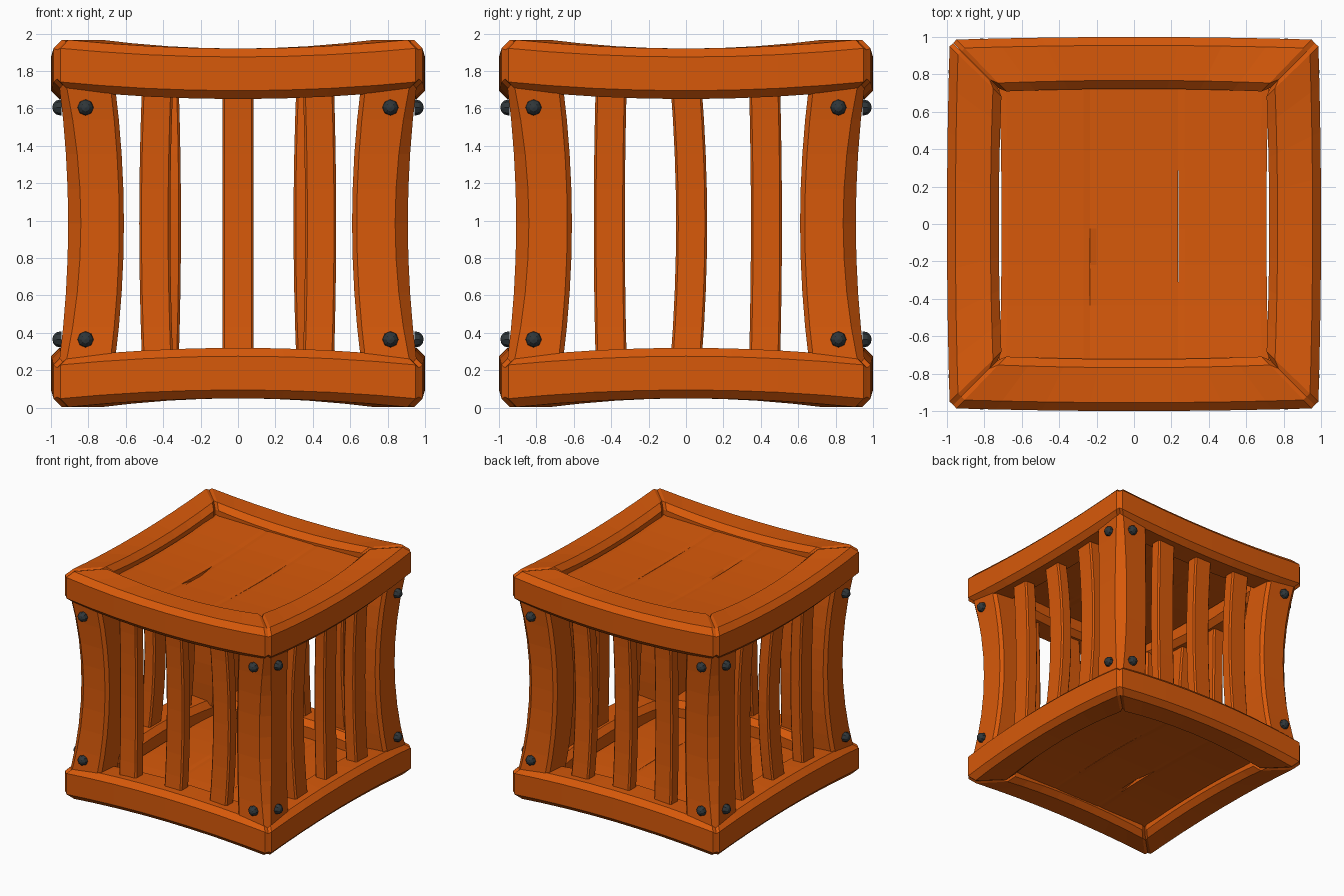
import bpy, bmesh, math
from mathutils import Matrix

if "Cube" in bpy.data.objects:
    bpy.data.objects.remove(bpy.data.objects["Cube"])

H = 1.97          # total height
MID = H / 2


def material(name, rgb):
    m = bpy.data.materials.new(name)
    m.diffuse_color = (*rgb, 1)
    m.use_nodes = True
    m.node_tree.nodes["Principled BSDF"].inputs["Base Color"].default_value = m.diffuse_color
    return m


WOOD = material("orange wood", (0.68, 0.10, 0.003))
IRON = material("dark iron", (0.030, 0.038, 0.042))


def finish(name, bm, mat):
    bmesh.ops.recalc_face_normals(bm, faces=bm.faces)
    me = bpy.data.meshes.new(name)
    bm.to_mesh(me)
    bm.free()
    me.materials.append(mat)
    ob = bpy.data.objects.new(name, me)
    bpy.context.collection.objects.link(ob)
    return ob


def cut_rect(a0, a1, b0, b1, cuts):
    """Rectangle with cut corners (low-low, high-low, high-high, low-high)."""
    p, q, r, s = cuts
    return [(a0 + p[0], b0), (a1 - q[0], b0), (a1, b0 + q[1]), (a1, b1 - r[1]),
            (a1 - r[0], b1), (a0 + s[0], b1), (a0, b1 - s[1]), (a0, b0 + p[1])]


def chamfer_rect(a0, a1, b0, b1, ca, cb=None):
    return cut_rect(a0, a1, b0, b1, [(ca, ca if cb is None else cb)] * 4)


def loft(name, rings, turn=0, flip=False):
    """Skin a row of rings, turn by quarter turns, optionally mirror in height."""
    bm = bmesh.new()
    rows = [[bm.verts.new(p) for p in r] for r in rings]
    n = len(rows[0])
    for r, q in zip(rows, rows[1:]):
        for i in range(n):
            j = (i + 1) % n
            bm.faces.new((r[i], r[j], q[j], q[i]))
    bm.faces.new(rows[0])
    bm.faces.new(rows[-1])
    bm.transform(Matrix.Rotation(turn * math.pi / 2, 4, 'Z'))
    if flip:
        for v in bm.verts:
            v.co.z = H - v.co.z
    return finish(name, bm, WOOD)


# Mitred, curved beams of the top and bottom frames, flat-cut outer corners
def beam(name, turn, flip):
    rings = []
    for s in (-1, -.964, -.75, -.5, -.25, 0, .25, .5, .75, .964, 1):
        end = abs(s) == 1
        g, out, h = (.02, .0175, .012) if end else (0, 0, 0)
        ring = []
        for u, z in chamfer_rect(.708 + g, .985 - out, 1.65 + h, 1.92 - h, .045):
            ring.append((s * u, -(u + .015 * (1 - s * s)), z + .05 * s * s))
        rings.append(ring)
    loft(name, rings, turn, flip)


# Floor and lid planks, dished, with a thin gap and one dented edge
def plank(name, x0, x1, flip):
    rings = []
    for t in (-1, -.56, -.28, -.03, .25, .5, 1):
        outer = .012 * (1 - t * t)
        gap = max(0, .004 * (1 - 4 * t * t))
        a = x0 + (outer if x0 < -.5 else gap if x0 > 0 else 0)
        b = x1 - (outer if x1 > .5 else 0)
        ring = [[x, .78 * t, z + .025 * t * t + .03 * x * x]
                for x, z in chamfer_rect(a, b, 1.77, 1.84, .035, .004)]
        if t == -.28 and -.5 < x0 < 0:
            ring[6][2] -= .035
        rings.append(ring)
    loft(name, rings, 0, flip)


for label, flip in (("top", False), ("bottom", True)):
    for k, side in enumerate(("front", "right", "back", "left")):
        beam(f"{label}_beam_{side}", k, flip)
    for i, (a, b) in enumerate(((-.72, -.235), (-.235, .235), (.235, .72))):
        plank(f"{label}_plank_{i + 1}", a, b, flip)

# Levels used by the bowed uprights, t runs from -1 to 1
LEVELS = [(t, MID + .74 * t) for t in (-1, -.75, -.5, -.25, 0, .25, .5, .75, 1)]

# Corner posts, bowed towards the centre, wide cut on the outer corner
for k in range(4):
    rings = []
    for t, z in LEVELS:
        o = .048 * t * t
        c = .068 - .03 * t * t
        cuts = [(.025, .025), (c, c), (.025, .025), (.05, .05)]
        rings.append([(x, y, z) for x, y in
                      cut_rect(.61 + o, .908 + o, -.908 - o, -.61 - o, cuts)])
    loft(f"corner_post_{k + 1}", rings, k)

# Bowed slats: (position along the side, sideways bow)
SLATS = {
    "front": ((-.43, -.015), (0, 0), (.43, .012)),
    "right": ((-.40, -.01), (0, .03), (.42, .01)),
    "back": ((-.395, .015), (0, 0), (.40, -.012)),
    "left": ((-.42, -.01), (0, -.03), (.40, .01)),
}
for k, (side, row) in enumerate(SLATS.items()):
    for i, (c, bow) in enumerate(row):
        rings = []
        for t, z in LEVELS:
            x = c + bow * (1 - t * t)
            y = -.865 - .035 * t * t
            rings.append([(a, b, z) for a, b in
                          chamfer_rect(x - .083, x + .083, y, y + .105, .012)])
        loft(f"{side}_slat_{i + 1}", rings, k)

# Half-round bolt heads at both ends of every post face
for k in range(4):
    bm = bmesh.new()
    for x in (-.815, .815):
        for z in (.365, H - .365):
            place = Matrix.Translation((x, -.95, z)) @ Matrix.Rotation(math.pi / 2, 4, 'X')
            bmesh.ops.create_uvsphere(bm, u_segments=8, v_segments=6, radius=.043, matrix=place)
    cut = bmesh.ops.bisect_plane(bm, geom=bm.verts[:] + bm.edges[:] + bm.faces[:],
                                 plane_co=(0, -.945, 0), plane_no=(0, 1, 0), clear_outer=True)
    bmesh.ops.holes_fill(bm, edges=[e for e in bm.edges if e.is_boundary], sides=0)
    bm.transform(Matrix.Rotation(k * math.pi / 2, 4, 'Z'))
    finish(f"bolts_{k + 1}", bm, IRON)
